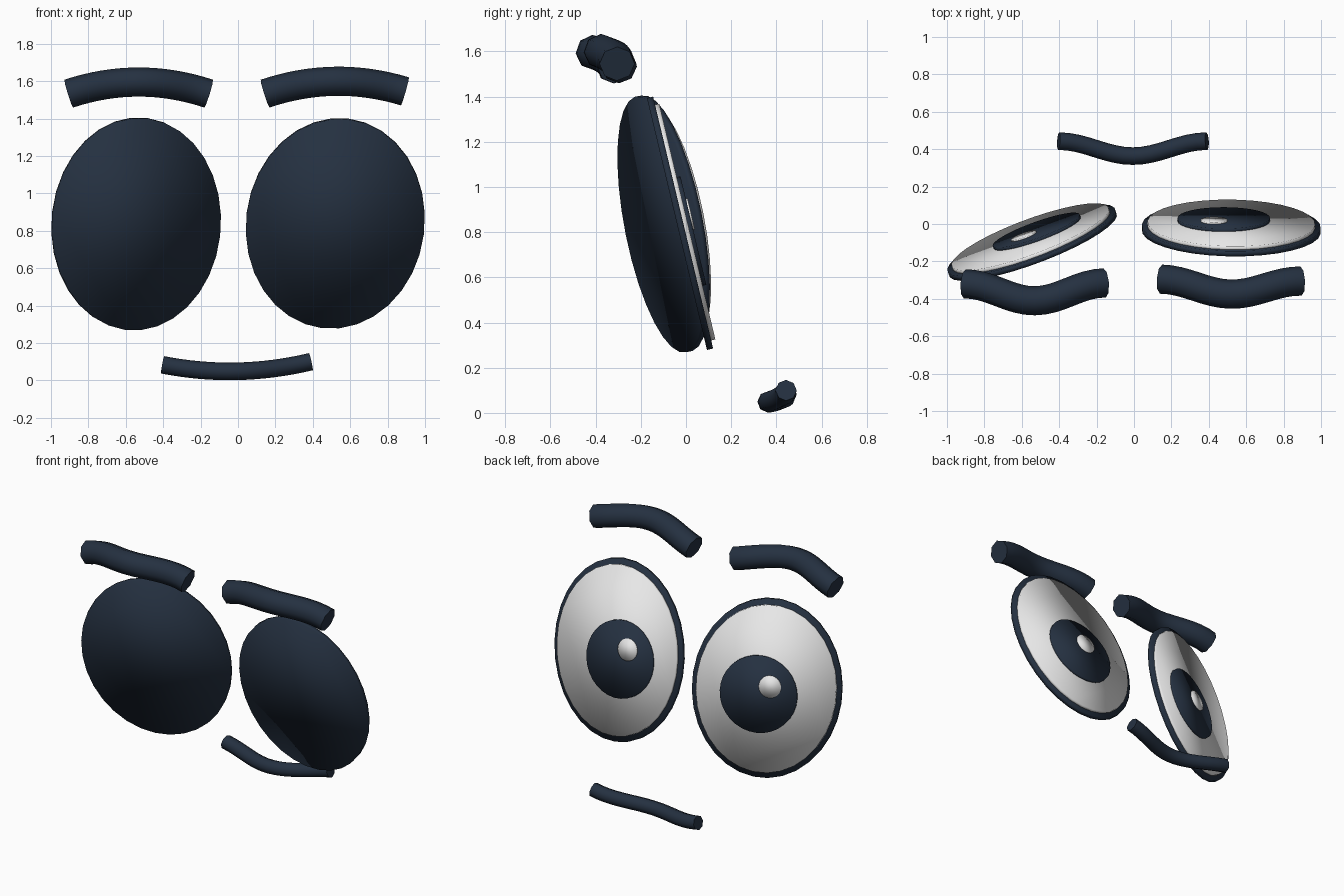
import bpy, bmesh
from math import radians, cos, pi
from mathutils import Matrix, Vector

cube = bpy.data.objects.get("Cube")
if cube:
    bpy.data.objects.remove(cube)


def material(name, rgb):
    mat = bpy.data.materials.new(name)
    mat.use_nodes = True
    mat.diffuse_color = (*rgb, 1)
    mat.node_tree.nodes["Principled BSDF"].inputs["Base Color"].default_value = (*rgb, 1)
    return mat


navy = material("dark navy", (0.018, 0.03, 0.052))
white = material("off white", (0.8, 0.8, 0.8))


def disc(name, frame, mat, size, back, front, offset=(0, 0), roll=0):
    """Thin smooth-shaded elliptical plate facing +y in the eye's own frame."""
    bm = bmesh.new()
    bmesh.ops.create_cone(bm, cap_ends=True, segments=32, radius1=1, radius2=1, depth=1)
    local = (Matrix.Translation((offset[0], (back + front) / 2, offset[1]))
             @ Matrix.Rotation(roll, 4, 'Y')
             @ Matrix.Diagonal((size[0], front - back, size[1], 1))
             @ Matrix.Rotation(radians(-90), 4, 'X'))
    bm.transform(frame @ local)
    bmesh.ops.recalc_face_normals(bm, faces=bm.faces)
    for f in bm.faces:
        f.smooth = True
    mesh = bpy.data.meshes.new(name)
    bm.to_mesh(mesh)
    bm.free()
    mesh.materials.append(mat)
    bpy.context.collection.objects.link(bpy.data.objects.new(name, mesh))


def eye(side, centre, yaw, tilt, roll, iris, glint):
    """Stack of rim, eyeball, iris and glint plates."""
    frame = (Matrix.Translation(centre) @ Matrix.Rotation(radians(yaw), 4, 'Z')
             @ Matrix.Rotation(radians(tilt), 4, 'X'))
    r = radians(roll)
    disc(side + "_eye_rim", frame, navy, (0.477, 0.577), 0, 0.028, roll=r)
    disc(side + "_eye_white", frame, white, (0.447, 0.54), 0.02, 0.047, roll=r)
    disc(side + "_iris", frame, navy, (0.247, 0.247), 0.04, 0.064, iris)
    disc(side + "_glint", frame, white, (0.071, 0.071), 0.06, 0.072, glint)


def tube(name, start, end, dip, rise, radius):
    """Bent eight-sided bar: dip moves the middle along y, rise along z."""
    curve = bpy.data.curves.new(name, 'CURVE')
    curve.dimensions = '3D'
    curve.bevel_depth = radius
    curve.bevel_resolution = 2
    curve.use_fill_caps = True
    spline = curve.splines.new('POLY')
    steps = 16
    spline.points.add(steps)
    for i, point in enumerate(spline.points):
        t = 2 * i / steps - 1
        p = Vector(start).lerp(Vector(end), i / steps)
        p.y += dip * (0.5 + 0.5 * cos(pi * t))
        p.z += rise * (1 - t * t)
        point.co = (*p, 1)
    spline.use_smooth = True
    curve.materials.append(navy)
    obj = bpy.data.objects.new(name, curve)
    bpy.context.collection.objects.link(obj)
    bpy.ops.object.select_all(action='DESELECT')
    obj.select_set(True)
    bpy.context.view_layer.objects.active = obj
    bpy.ops.object.convert(target='MESH')


# Eyes: the right one is turned outwards
eye("left", (0.52, -0.04, 0.836), 0, 13.4, 7, (-0.04, -0.045), (-0.092, 0.03))
eye("right", (-0.54, -0.112, 0.834), 20, 10, -6, (0.043, -0.035), (-0.03, 0.023))

# Eyebrows and mouth
tube("left_eyebrow", (0.145, -0.295, 1.533), (0.893, -0.305, 1.545), -0.075, 0.06, 0.078)
tube("right_eyebrow", (-0.905, -0.32, 1.533), (-0.157, -0.315, 1.533), -0.093, 0.062, 0.078)
tube("mouth", (-0.403, 0.443, 0.083), (0.39, 0.443, 0.1), 0.0 - 0.08, -0.043, 0.047)
